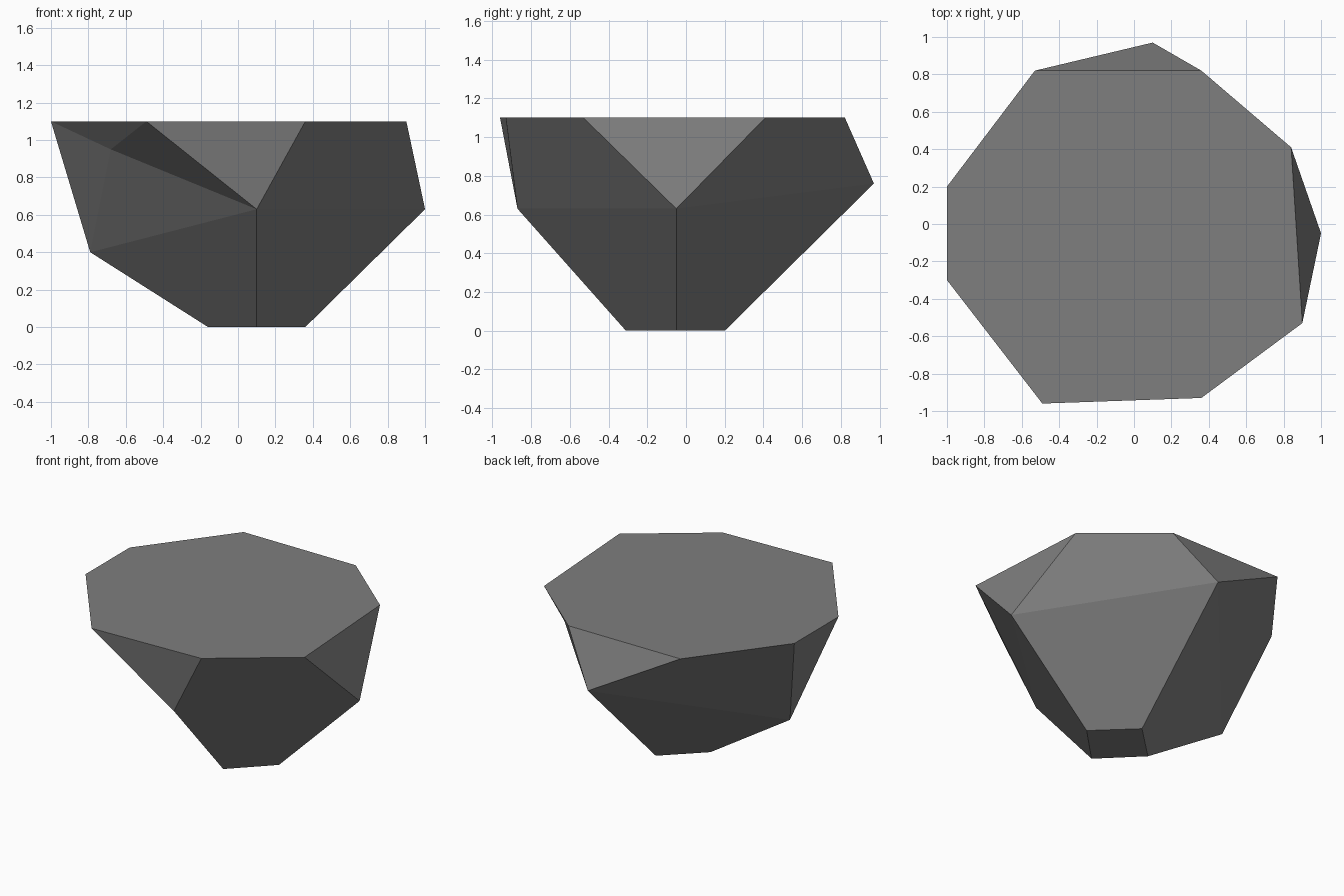
import bpy, bmesh

if "Cube" in bpy.data.objects:
    bpy.data.objects.remove(bpy.data.objects["Cube"])

TOP = 1.10
# Four sides, counter-clockwise: front, right, back, left
top = [((-0.49, -0.96), (0.36, -0.93)),
       ((0.90, -0.53), (0.84, 0.41)),
       ((0.36, 0.82), (-0.53, 0.82)),
       ((-1.0, 0.20), (-1.0, -0.30))]
belt = [(0.10, -0.87, 0.63), (1.0, -0.05, 0.63), (0.10, 0.97, 0.76), (-0.79, -0.05, 0.40)]
base = [(0.10, -0.31), (0.36, -0.05), (0.10, 0.20), (-0.16, -0.05)]
dent_point = (-0.68, -0.54, 0.95)

bm = bmesh.new()
t = [[bm.verts.new((x, y, TOP)) for x, y in pair] for pair in top]
m = [bm.verts.new(p) for p in belt]
b = [bm.verts.new((x, y, 0)) for x, y in base]

# Flat top and small flat base
bm.faces.new([v for pair in t for v in pair])
bm.faces.new(b[::-1])

# Tapered sides: a triangle per side, corner facets between, lower facets to the base
for i in range(4):
    j = (i + 1) % 4
    bm.faces.new((m[i], t[i][1], t[i][0]))
    bm.faces.new((b[i], b[j], m[j], m[i]))
    corner = (m[i], m[j], t[j][0], t[i][1])
    if i < 3:
        bm.faces.new(corner)
    else:
        # Chipped front left corner
        p = bm.verts.new(dent_point)
        for k in range(4):
            bm.faces.new((corner[k], corner[(k + 1) % 4], p))

bmesh.ops.recalc_face_normals(bm, faces=bm.faces)
mesh = bpy.data.meshes.new("rock")
bm.to_mesh(mesh)
bm.free()
rock = bpy.data.objects.new("rock", mesh)
bpy.context.collection.objects.link(rock)

# Dark stone colour
stone = bpy.data.materials.new("dark_stone")
stone.diffuse_color = (0.21, 0.21, 0.21, 1)
stone.use_nodes = True
stone.node_tree.nodes["Principled BSDF"].inputs["Base Color"].default_value = stone.diffuse_color
mesh.materials.append(stone)
